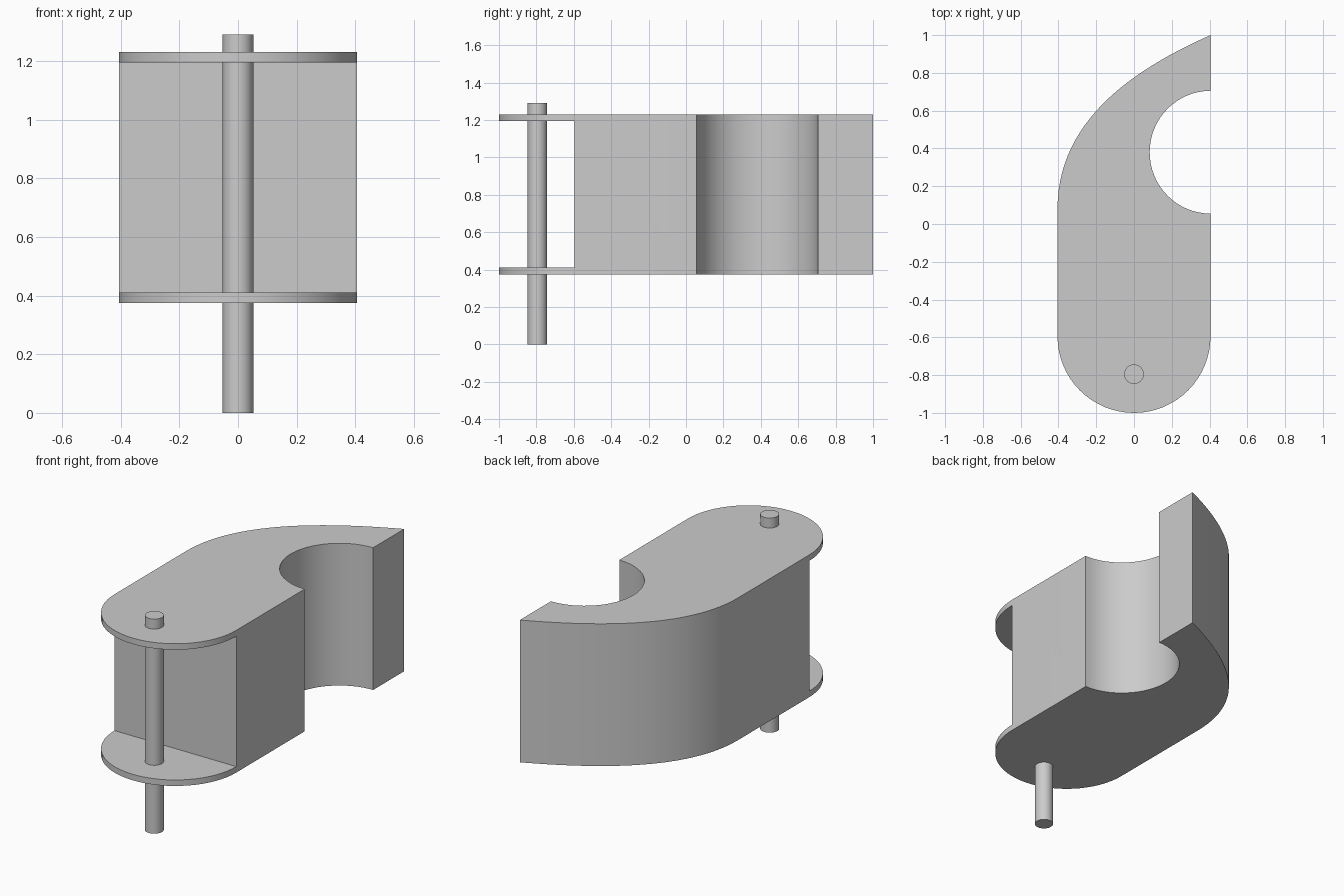
import bpy
import bmesh
import math
from mathutils import Vector
from mathutils.geometry import interpolate_bezier

cube = bpy.data.objects.get("Cube")
if cube:
    bpy.data.objects.remove(cube, do_unlink=True)

HALF = 0.405              # half width of the body
BOTTOM, TOP = 0.375, 1.23
PLATE = 0.036             # thickness of the end plates
FRONT = -0.595            # front wall of the solid part

grey = bpy.data.materials.new("grey")
grey.use_nodes = True
GREY = (0.6, 0.6, 0.6, 1)
grey.diffuse_color = GREY
grey.node_tree.nodes["Principled BSDF"].inputs["Base Color"].default_value = GREY


def arc(cx, cy, rx, ry, start, end, steps):
    """Points along an elliptical arc, angles in degrees."""
    angles = [math.radians(start + (end - start) * i / steps) for i in range(steps + 1)]
    return [(cx + rx * math.cos(a), cy + ry * math.sin(a)) for a in angles]


def prism(name, outline, low, high):
    """Extrude a counter-clockwise outline from low to high."""
    bm = bmesh.new()
    face = bm.faces.new([bm.verts.new((x, y, low)) for x, y in outline])
    top = bmesh.ops.extrude_face_region(bm, geom=[face], use_keep_orig=True)["geom"]
    verts = [v for v in top if isinstance(v, bmesh.types.BMVert)]
    bmesh.ops.translate(bm, verts=verts, vec=(0, 0, high - low))
    bmesh.ops.recalc_face_normals(bm, faces=bm.faces)
    mesh = bpy.data.meshes.new(name)
    bm.to_mesh(mesh)
    bm.free()
    mesh.materials.append(grey)
    obj = bpy.data.objects.new(name, mesh)
    bpy.context.collection.objects.link(obj)
    return obj


def smooth(obj):
    bpy.ops.object.select_all(action="DESELECT")
    obj.select_set(True)
    bpy.context.view_layer.objects.active = obj
    bpy.ops.object.shade_smooth_by_angle(angle=math.radians(30))


# Hook-shaped body: rounded front, round bite on the left, swept back curve
front_round = arc(0, FRONT, HALF, 1 + FRONT, 180, 360, 32)
bite = arc(HALF, 0.38, 0.322, 0.325, 270, 90, 32)
sweep = interpolate_bezier(Vector((HALF, 1, 0)), Vector((0, 0.82, 0)),
                           Vector((-HALF, 0.55, 0)), Vector((-HALF, 0.08, 0)), 28)
body = prism("hook_body", front_round + bite + [(p.x, p.y) for p in sweep], BOTTOM, TOP)

# Open the front between the two end plates
opening = [(-1, -2), (1, -2), (1, FRONT), (-1, FRONT)]
cutter = prism("opening_cutter", opening, BOTTOM + PLATE, TOP - PLATE)
cutter.hide_render = True
cut = body.modifiers.new("opening", "BOOLEAN")
cut.operation = "DIFFERENCE"
cut.solver = "EXACT"
cut.object = cutter
bpy.context.view_layer.objects.active = body
bpy.ops.object.modifier_apply(modifier=cut.name)
bpy.data.objects.remove(cutter, do_unlink=True)
smooth(body)

# Hinge pin through both plates
pin = prism("hinge_pin", arc(0, -0.795, 0.052, 0.052, 0, 345, 23), 0, 1.29)
smooth(pin)
